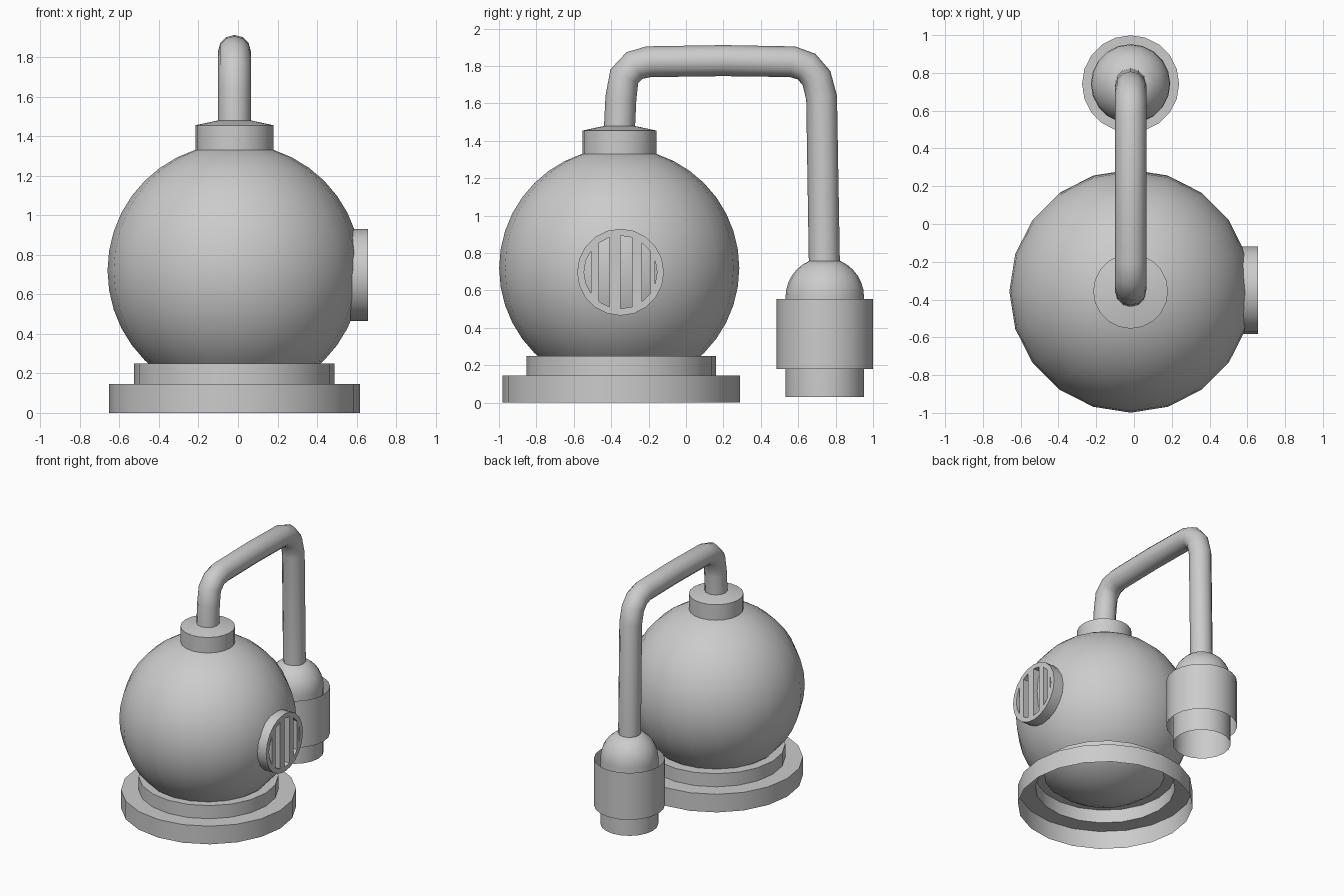
import bpy, bmesh, math
from math import sin, cos, pi, sqrt, radians
from mathutils import Matrix

if "Cube" in bpy.data.objects:
    bpy.data.objects.remove(bpy.data.objects["Cube"])

CX, CY = -0.018, -0.35      # axis of the round body
NY = 0.742                  # axis of the hanging nozzle
SEG = 20


def finish(name, bm, loc):
    bmesh.ops.remove_doubles(bm, verts=bm.verts, dist=1e-5)
    bmesh.ops.recalc_face_normals(bm, faces=bm.faces)
    me = bpy.data.meshes.new(name)
    bm.to_mesh(me)
    bm.free()
    ob = bpy.data.objects.new(name, me)
    ob.location = loc
    bpy.context.collection.objects.link(ob)
    bpy.ops.object.select_all(action='DESELECT')
    ob.select_set(True)
    bpy.context.view_layer.objects.active = ob
    bpy.ops.object.shade_smooth_by_angle(angle=radians(30))
    return ob


def lathe(name, profile, loc, matrix=None):
    """Spin (radius, height) points round z."""
    bm = bmesh.new()
    vs = [bm.verts.new((r, 0, z)) for r, z in profile]
    edges = [bm.edges.new(p) for p in zip(vs, vs[1:])]
    bmesh.ops.spin(bm, geom=vs + edges, cent=(0, 0, 0), axis=(0, 0, 1),
                   angle=2 * pi, steps=SEG, use_merge=False)
    if matrix:
        bm.transform(matrix)
    return finish(name, bm, loc)


# Round body
R = 0.642
lathe("round_body", [(R * sin(pi * i / 20), R * cos(pi * i / 20)) for i in range(21)],
      (CX, -0.357, 0.72))

# Stepped base, hollow underneath
lathe("stepped_base", [(0.635, 0), (0.635, 0.145), (0.507, 0.145), (0.507, 0.25), (0.425, 0.25)],
      (CX, -0.347, 0))

# Neck cap
lathe("neck_cap", [(0.198, 1.31), (0.198, 1.455), (0.08, 1.48), (0, 1.48)],
      (CX, -0.356, 0))

# Bent pipe
path = [(-0.357, 1.44), (-0.348, 1.63), (-0.33, 1.745), (-0.275, 1.803), (-0.2, 1.823),
        (0.2, 1.829), (0.57, 1.823), (0.645, 1.797), (0.698, 1.735), (0.725, 1.63), (0.74, 0.73)]
cu = bpy.data.curves.new("bent_pipe", 'CURVE')
cu.dimensions = '3D'
cu.bevel_depth = 0.083
cu.bevel_resolution = 4
sp = cu.splines.new('POLY')
sp.points.add(len(path) - 1)
for p, (y, z) in zip(sp.points, path):
    p.co = (CX, y, z, 1)
sp.use_smooth = True
bpy.context.collection.objects.link(bpy.data.objects.new("bent_pipe", cu))

# Domed nozzle, open at the bottom
dome = [(0.21 * sin(radians(a)), 0.565 + 0.21 * cos(radians(a))) for a in range(24, 91, 11)]
lathe("nozzle_dome", [(0, dome[0][1])] + dome + [(0.21, 0.03)], (CX, NY, 0))

# Collar sleeve round the nozzle, with the web that joins them
lathe("nozzle_collar", [(0.257, 0.18), (0.257, 0.555)], (CX, NY, 0))
lathe("collar_web", [(0.21, 0.37), (0.257, 0.37)], (CX, NY, 0))

# Vent rim on the right side
RI, X0, X1 = 0.195, 0.57, 0.657
to_x = Matrix.Rotation(pi / 2, 4, 'Y')
lathe("vent_rim", [(0.232, X0), (0.232, X1), (RI, X1), (RI, X0)], (0, CY, 0.698), to_x)

# Upright vent bars cut to the round opening
bm = bmesh.new()
for k0, k1 in ((8, 7), (6, 5), (4, 3), (2, 1)):
    cols = [RI * cos(pi * k / 10) for k in (k0, k1)]
    h = [sqrt(RI * RI - u * u) for u in cols]
    outline = [(cols[0], -h[0]), (cols[1], -h[1]), (cols[1], h[1]), (cols[0], h[0])]
    face = bm.faces.new([bm.verts.new((X1, u, v)) for u, v in outline])
    ext = bmesh.ops.extrude_face_region(bm, geom=[face], use_keep_orig=True)
    new = [g for g in ext["geom"] if isinstance(g, bmesh.types.BMVert)]
    bmesh.ops.translate(bm, verts=new, vec=(X0 - X1, 0, 0))
finish("vent_bars", bm, (0, CY, 0.698))
